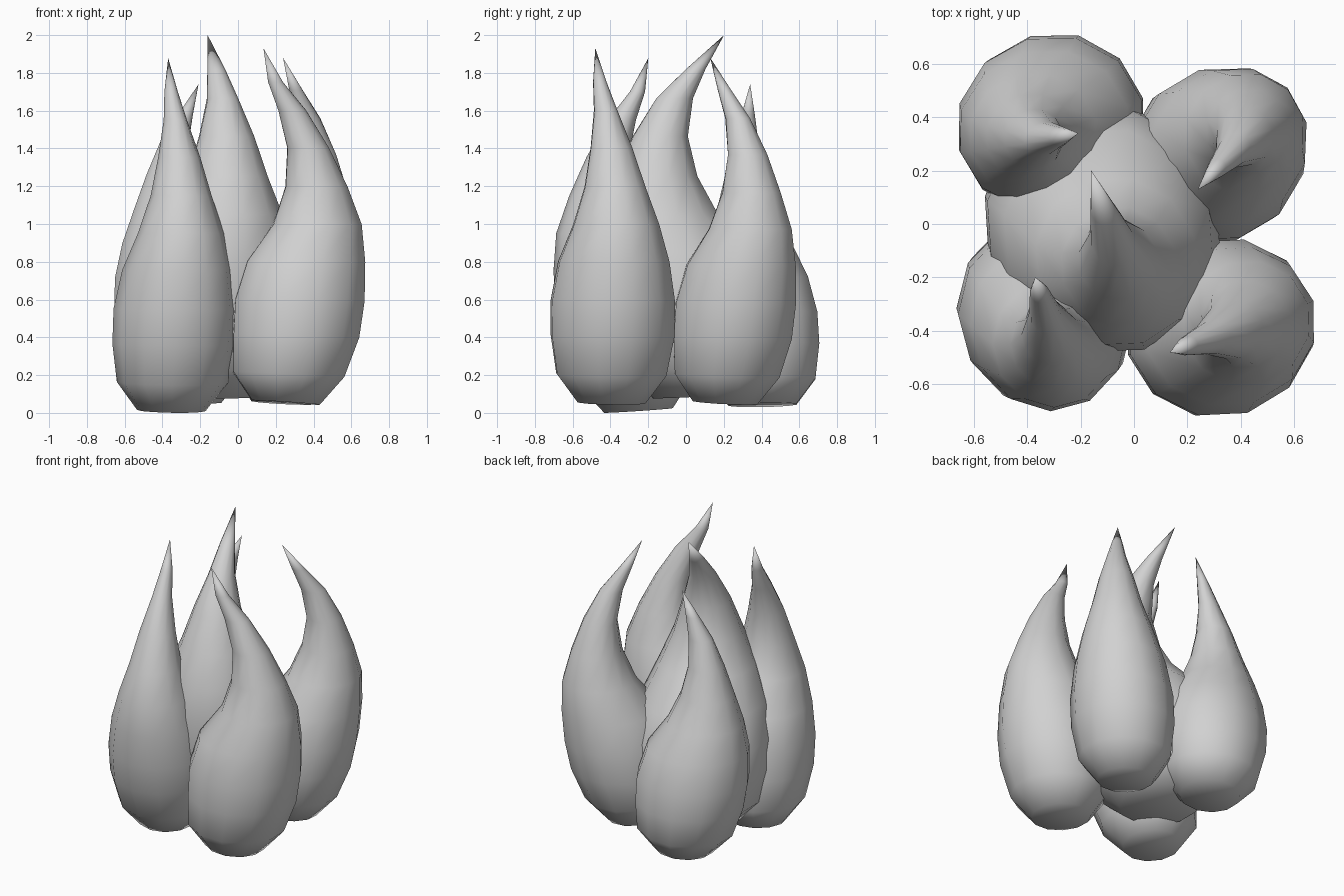
import bpy, bmesh, math
from mathutils import Matrix, Vector

cube = bpy.data.objects.get("Cube")
if cube:
    bpy.data.objects.remove(cube, do_unlink=True)

grey = bpy.data.materials.new("plain grey")
grey.use_nodes = True
colour = (0.64, 0.64, 0.64, 1)
grey.diffuse_color = colour
grey.node_tree.nodes["Principled BSDF"].inputs["Base Color"].default_value = colour

SIDES = 12
# Tongue profile: height fraction, bend offset, radius along bend, radius across bend
PROFILE = [
    (0.0, 0.07, 0.18, 0.18),
    (0.08, 0.055, 0.295, 0.29),
    (0.19, 0.015, 0.335, 0.325),
    (0.29, -0.005, 0.345, 0.325),
    (0.4, -0.04, 0.315, 0.29),
    (0.505, -0.10, 0.235, 0.225),
    (0.61, -0.095, 0.165, 0.16),
    (0.72, -0.05, 0.11, 0.11),
    (0.825, 0.035, 0.075, 0.06),
    (0.905, 0.125, 0.04, 0.035),
]
TIP_BEND = 0.19


def flame(name, base, height, angle, scale=1.0, bend=1.0, curl=0.0, lean=(0, 0), phase=0.0):
    """Loft rings up a bent axis, close the base and bring the top to a point."""
    turn = Matrix.Rotation(math.radians(angle), 3, 'Z')
    bm = bmesh.new()

    def vert(t, offset, u=0, v=0):
        # curl pushes the neck back while the tip stays in place
        u += offset * bend + curl * (t ** 8 - t ** 3)
        # the sole rises slightly towards the bend
        z = t * height + 0.07 * u * (1 - t) ** 4
        p = turn @ Vector((u * scale, v * scale, z))
        return bm.verts.new(p + Vector(base) + Vector((*lean, 0)) * t)

    rings = []
    for t, offset, along, across in PROFILE:
        angles = [math.tau * (i + phase) / SIDES for i in range(SIDES)]
        rings.append([vert(t, offset, along * math.cos(a), across * math.sin(a))
                      for a in angles])
    tip = vert(1, TIP_BEND)
    sole = vert(0, PROFILE[0][1])
    for i in range(SIDES):
        j = (i + 1) % SIDES
        for low, high in zip(rings, rings[1:]):
            bm.faces.new((low[i], low[j], high[j], high[i]))
        bm.faces.new((rings[-1][i], rings[-1][j], tip))
        bm.faces.new((rings[0][j], rings[0][i], sole))
    for f in bm.faces:
        f.smooth = True
    mesh = bpy.data.meshes.new(name)
    bm.to_mesh(mesh)
    bm.free()
    mesh.materials.append(grey)
    obj = bpy.data.objects.new(name, mesh)
    bpy.context.scene.collection.objects.link(obj)


# Large middle tongue and four around it
flame("center_flame", (-0.125, -0.01, 0.085), 1.915, 108,
      scale=1.36, bend=0.8, curl=0.22, lean=(0.028, 0.015))
flame("front_left_flame", (0.322, -0.375, 0.05), 1.88, 197,
      scale=1.03, lean=(0, -0.048))
flame("back_left_flame", (0.29, 0.255, 0.05), 1.83, 225,
      scale=0.98, curl=0.16, lean=(0.08, 0.005))
flame("front_right_flame", (-0.335, -0.32, 0.008), 1.87, 105,
      scale=1.01, lean=(0.015, -0.065), phase=0.5)
flame("back_right_flame", (-0.305, 0.395, 0.04), 1.70, 15,
      scale=1.03, bend=0.55, curl=0.12, lean=(-0.008, -0.083))
